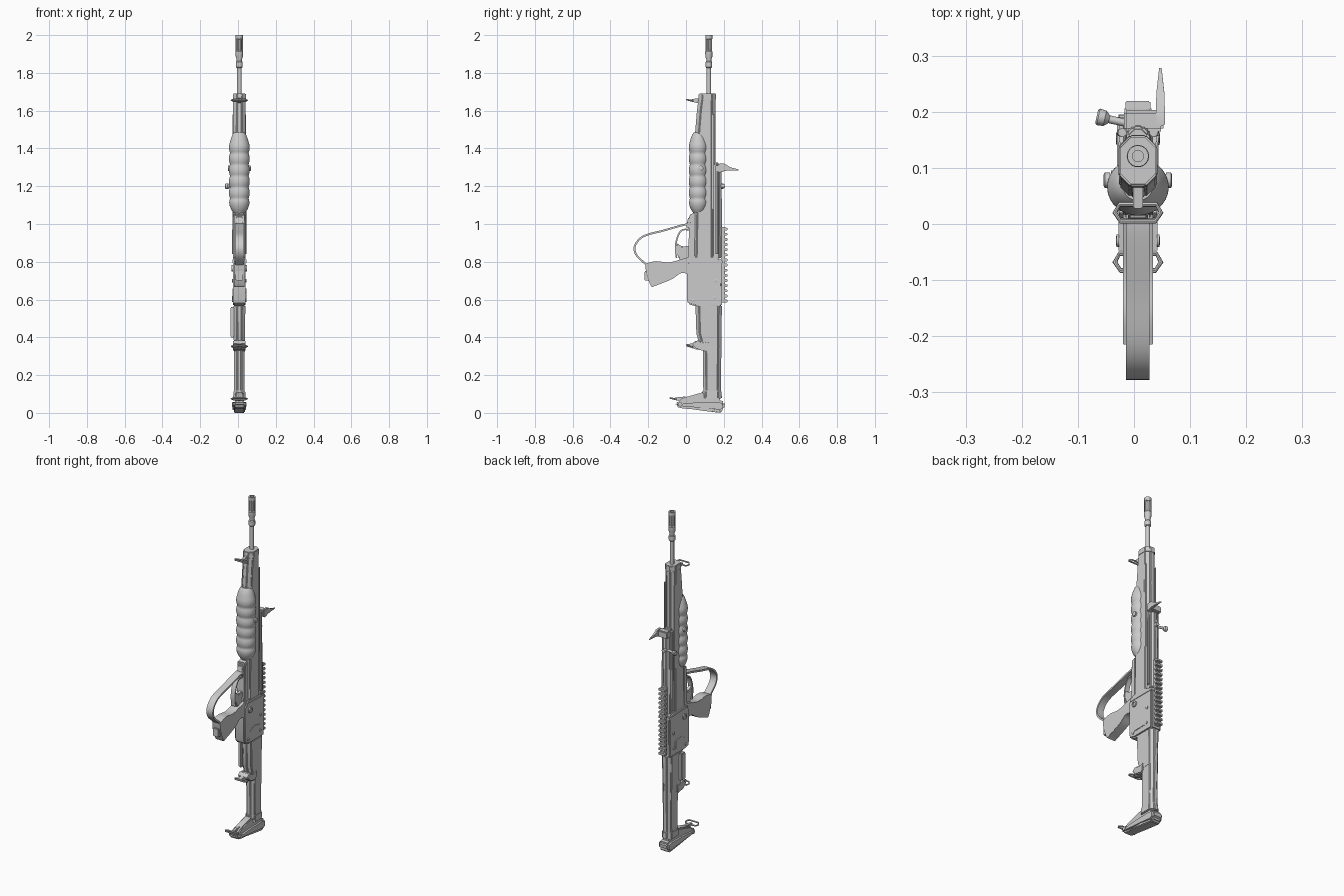
import bpy, bmesh, math
from mathutils import Vector, Matrix

CX = 0.007  # mid plane of the weapon body


def finish(name, bm, bev=0.0, segs=2):
    bmesh.ops.recalc_face_normals(bm, faces=bm.faces)
    if bev:
        edges = [e for e in bm.edges if len(e.link_faces) == 2 and e.calc_face_angle(0) > 0.5]
        bmesh.ops.bevel(bm, geom=edges, offset=bev, segments=segs, affect='EDGES', clamp_overlap=True)
    me = bpy.data.meshes.new(name)
    bm.to_mesh(me)
    bm.free()
    ob = bpy.data.objects.new(name, me)
    bpy.context.collection.objects.link(ob)
    bpy.ops.object.select_all(action='DESELECT')
    ob.select_set(True)
    bpy.context.view_layer.objects.active = ob
    bpy.ops.object.shade_smooth_by_angle(angle=math.radians(35))
    return ob


def skin(bm, rings, closed=False):
    """Join equal-length rings of points; cap the ends unless closed."""
    vs = [[bm.verts.new(p) for p in r] for r in rings]
    n = len(vs[0])
    for i in range(len(vs) if closed else len(vs) - 1):
        a, b = vs[i], vs[(i + 1) % len(vs)]
        for k in range(n):
            bm.faces.new((a[k], a[(k + 1) % n], b[(k + 1) % n], b[k]))
    if not closed:
        bm.faces.new(vs[0][::-1])
        bm.faces.new(vs[-1])


def slab(name, pts, hw, bev=0.005, x=CX):
    """Side profile of (y, z) points extruded across x."""
    bm = bmesh.new()
    skin(bm, [[(x + s * hw, y, z) for y, z in pts] for s in (-1, 1)])
    return finish(name, bm, bev)


def box(name, x0, x1, y0, y1, z0, z1, bev=0.003):
    return slab(name, [(y0, z0), (y1, z0), (y1, z1), (y0, z1)], (x1 - x0) / 2, bev, (x0 + x1) / 2)


def loft(name, secs, cut=0.6, bev=0.004):
    """Chamfered box sections (z, y0, y1, half width) up the length."""
    bm = bmesh.new()
    rings = []
    for z, y0, y1, h in secs:
        c = h * cut
        q = [(h, y0 + c), (h, y1 - c), (h - c, y1), (c - h, y1),
             (-h, y1 - c), (-h, y0 + c), (c - h, y0), (h - c, y0)]
        rings.append([(CX + x, y, z) for x, y in q])
    skin(bm, rings)
    return finish(name, bm, bev)


def lathe(name, prof, o, axis=(0, 0, 1), n=20, sy=1.0):
    """Revolve (radius, distance) points about an axis from point o."""
    m = Matrix.Translation(o) @ Vector(axis).to_track_quat('Z', 'Y').to_matrix().to_4x4()
    bm = bmesh.new()
    skin(bm, [[m @ Vector((r * math.cos(k * math.tau / n), sy * r * math.sin(k * math.tau / n), d))
               for k in range(n)] for r, d in prof])
    return finish(name, bm)


def sweep(name, pts, r, closed=False, n=8):
    """Round bar along a polyline."""
    P = [Vector(p) for p in pts]
    bm = bmesh.new()
    rings = []
    for i, p in enumerate(P):
        a = P[i - 1] if (i or closed) else p
        b = P[(i + 1) % len(P)] if (closed or i < len(P) - 1) else p
        t = (b - a).normalized()
        u = t.cross(Vector((0, 0, 1)) if abs(t.z) < 0.9 else Vector((1, 0, 0))).normalized()
        v = t.cross(u)
        rings.append([p + r * (u * math.cos(k * math.tau / n) + v * math.sin(k * math.tau / n)) for k in range(n)])
    skin(bm, rings, closed)
    return finish(name, bm)


def smooth(pts, n=6):
    """Catmull-Rom subdivision of an open 2D path."""
    P = [Vector(p) for p in pts]
    P = [2 * P[0] - P[1]] + P + [2 * P[-1] - P[-2]]
    out = []
    for a, b, c, d in zip(P, P[1:], P[2:], P[3:]):
        for i in range(n):
            t = i / n
            out.append(0.5 * (2 * b + (c - a) * t + (2 * a - 5 * b + 4 * c - d) * t * t
                              + (3 * b - a - 3 * c + d) * t ** 3))
    return out + [P[-2]]


def strap(name, path, hw, th):
    """Flat band following a path in the side plane."""
    c = smooth(path)
    L, R = [], []
    for i, p in enumerate(c):
        t = (c[min(i + 1, len(c) - 1)] - c[max(i - 1, 0)]).normalized()
        nrm = Vector((-t.y, t.x)) * th / 2
        L.append(p + nrm)
        R.append(p - nrm)
    bm = bmesh.new()
    skin(bm, [[(CX - hw, *l), (CX + hw, *l), (CX + hw, *r), (CX - hw, *r)] for l, r in zip(L, R)])
    return finish(name, bm)


# barrel and slotted flash hider
lathe("barrel", [(0.012, 0), (0.012, 0.25)], (CX, 0.121, 1.6), n=16)
lathe("flash_hider", [(0.014, 0), (0.018, 0.005), (0.018, 0.03), (0.014, 0.035), (0.014, 0.045), (0.019, 0.06),
                      (0.020, 0.085), (0.014, 0.093), (0.014, 0.15), (0.019, 0.152), (0.019, 0.173),
                      (0.010, 0.173), (0.010, 0.1)], (CX, 0.121, 1.827), n=18)
for i in range(6):
    a = i * math.tau / 6
    x, y = CX + 0.016 * math.cos(a), 0.121 + 0.016 * math.sin(a)
    sweep("flash_hider_prong", [(x, y, 1.91), (x, y, 1.985)], 0.004)

# long handguard and body shroud
loft("handguard", [(0.80, 0.035, 0.157, 0.033), (1.05, 0.04, 0.157, 0.033), (1.47, 0.047, 0.157, 0.034),
                   (1.60, 0.058, 0.157, 0.033), (1.66, 0.066, 0.157, 0.033)])
loft("handguard_cap", [(1.655, 0.064, 0.159, 0.035), (1.69, 0.068, 0.158, 0.034)], bev=0.003)

# ribbed fore grip
prof = [(0.022, 1.045), (0.030, 1.06)]
for i in range(49):
    t = i / 48
    z = 1.075 + 0.36 * t
    prof.append((0.049 + 0.006 * abs(math.sin(t * 6 * math.pi)) - 0.007 * max(0, 1 - t * 8), z))
prof += [(0.045, 1.45), (0.035, 1.475), (0.026, 1.485)]
lathe("fore_grip", prof, (CX, 0.066, 0), n=28, sy=0.93)
for s in (-1, 1):
    lathe("fore_grip_bolt", [(0.014, 0), (0.014, 0.009), (0.010, 0.011)], (CX + s * 0.05, 0.078, 1.295), (s, 0, 0), 14)

# rear cover, operating rod and side slots
loft("rear_cover", [(0.82, 0.11, 0.192, 0.026), (1.28, 0.11, 0.188, 0.023), (1.325, 0.11, 0.172, 0.020)])
for s in (-1, 1):
    sweep("operating_rod", [(CX + s * 0.030, 0.163, 0.84), (CX + s * 0.028, 0.163, 1.31)], 0.008)
    box("side_rib", CX + s * 0.033 - 0.002, CX + s * 0.033 + 0.002, 0.135, 0.147, 1.08, 1.58, 0.001)

# pointed cocking lever and small knob
box("lever_mount", -0.018, 0.053, 0.165, 0.203, 1.275, 1.315, 0.005)
bm = bmesh.new()
skin(bm, [[(0.047 + sx * w, y, z + sz * h) for sx, sz in ((1, 1), (-1, 1), (-1, -1), (1, -1))]
          for y, w, h, z in ((0.175, 0.008, 0.024, 1.295), (0.205, 0.008, 0.019, 1.30),
                             (0.235, 0.007, 0.008, 1.292), (0.28, 0.002, 0.003, 1.286))])
finish("cocking_lever", bm, 0.002)
lathe("side_knob", [(0.007, 0), (0.007, 0.04), (0.014, 0.048), (0.015, 0.06), (0.012, 0.063)],
      (-0.005, 0.178, 1.2), (-1, 0.22, 0), 14)
lathe("knob_boss", [(0.011, 0), (0.011, 0.035)], (CX, 0.168, 1.2), (0, 1, 0), 14)

# receiver
slab("receiver", [(0.004, 0.60), (0.012, 0.575), (0.05, 0.565), (0.19, 0.565), (0.192, 0.81), (0.14, 0.83),
                  (0.035, 0.83), (0.004, 0.79)], 0.034, 0.007)
slab("receiver_band", [(0.02, 0.79), (0.194, 0.79), (0.194, 0.81), (0.02, 0.815)], 0.037, 0.003)
slab("lower_housing", [(0.012, 0.82), (0.05, 0.82), (0.05, 1.06), (0.02, 1.05), (0.016, 0.98)], 0.027, 0.005)
slab("side_plate", [(0.05, 0.60), (0.14, 0.60), (0.14, 0.65), (0.09, 0.66), (0.05, 0.64)], 0.037, 0.002)
for s in (-1, 1):
    lathe("receiver_pin", [(0.017, 0), (0.017, 0.008), (0.009, 0.008), (0.009, 0.004)],
          (CX + s * 0.033, 0.055, 0.765), (s, 0, 0), 16)
    for y, z in ((0.04, 0.595), (0.155, 0.70), (0.15, 0.61)):
        lathe("receiver_screw", [(0.009, 0), (0.009, 0.005), (0.006, 0.006)], (CX + s * 0.033, y, z), (s, 0, 0), 10)

# toothed accessory rail
box("rail_base", CX - 0.016, CX + 0.016, 0.185, 0.206, 0.585, 0.985, 0.002)
for i in range(15):
    z = 0.592 + i * 0.0272
    slab("rail_tooth", [(0.202, z - 0.008), (0.219, z - 0.007), (0.219, z + 0.007), (0.202, z + 0.008)], 0.022, 0.002)

# pistol grip, trigger and hand guard strap
grip = smooth([(0.03, 0.83), (-0.02, 0.815), (-0.09, 0.797), (-0.16, 0.803), (-0.215, 0.79)], 4)
grip += smooth([(-0.212, 0.74), (-0.185, 0.672), (-0.165, 0.672), (-0.075, 0.708), (-0.025, 0.74), (0.03, 0.73)], 4)
slab("pistol_grip", grip, 0.027, 0.008)
box("grip_cap", CX - 0.019, CX + 0.019, -0.22, -0.19, 0.70, 0.75)
strap("hand_guard", [(0.025, 1.0), (-0.02, 0.993), (-0.12, 0.965), (-0.225, 0.935), (-0.27, 0.885),
                     (-0.262, 0.835), (-0.21, 0.785)], 0.021, 0.010)
strap("trigger_guard", [(0.02, 0.97), (-0.02, 0.968), (-0.043, 0.935), (-0.055, 0.88), (-0.05, 0.82)], 0.014, 0.008)
slab("trigger", [(0.02, 0.885), (-0.02, 0.88), (-0.052, 0.90), (-0.055, 0.86), (-0.03, 0.80), (0.02, 0.80)], 0.012, 0.004)
slab("guard_mount", [(0.0, 0.985), (0.03, 0.96), (0.03, 1.045), (0.012, 1.035)], 0.018, 0.004)

# stock
loft("stock_upper", [(0.35, 0.075, 0.187, 0.029), (0.42, 0.055, 0.188, 0.030), (0.57, 0.05, 0.19, 0.032)])
loft("stock_tube", [(0.08, 0.092, 0.184, 0.028), (0.40, 0.088, 0.188, 0.028)])
loft("stock_collar", [(0.075, 0.083, 0.19, 0.033), (0.118, 0.086, 0.188, 0.031)])
box("stock_side_latch", -0.041, -0.02, 0.06, 0.10, 0.40, 0.56, 0.005)
slab("stock_catch", [(0.03, 0.365), (0.06, 0.335), (0.115, 0.325), (0.125, 0.385), (0.09, 0.375), (0.055, 0.385)], 0.034, 0.005)
slab("catch_tongue", [(0.0, 0.358), (0.045, 0.338), (0.06, 0.37), (0.0, 0.364)], 0.014, 0.003)

# butt plate with its toe
slab("butt", [(-0.062, 0.055), (-0.055, 0.033), (-0.02, 0.024), (0.1, 0.014), (0.185, 0.005), (0.203, 0.018),
              (0.207, 0.06), (0.17, 0.068), (0.05, 0.066)], 0.035, 0.012)
slab("butt_pad", [(-0.04, 0.03), (0.1, 0.01), (0.18, 0.0), (0.195, 0.012), (0.1, 0.03)], 0.029, 0.004)
slab("butt_wedge", [(-0.05, 0.05), (0.18, 0.05), (0.18, 0.09), (0.085, 0.108), (-0.02, 0.078)], 0.024, 0.006)
for s in (-1, 1):
    lathe("butt_screw", [(0.011, 0), (0.011, 0.004), (0.007, 0.005)], (CX + s * 0.034, -0.03, 0.045), (s, 0, 0), 12)

# sling loops with lugs
for tag, y, z, d in (("upper", 0.02, 1.655, 0.075), ("lower", -0.068, 0.075, 0.0), ("middle", 0.02, 0.352, 0.06)):
    loop = [(-0.041, 0), (-0.031, -0.015), (0.031, -0.015), (0.041, 0), (0.033, 0.015), (-0.033, 0.015)]
    sweep(tag + "_sling_loop", [(CX + a, y + b, z - b * 0.25) for a, b in loop], 0.0045, True)
    slab(tag + "_sling_lug", [(y + 0.008, z - 0.007), (d, z - 0.018), (d, z + 0.012), (y + 0.008, z + 0.006)], 0.009, 0.002)
